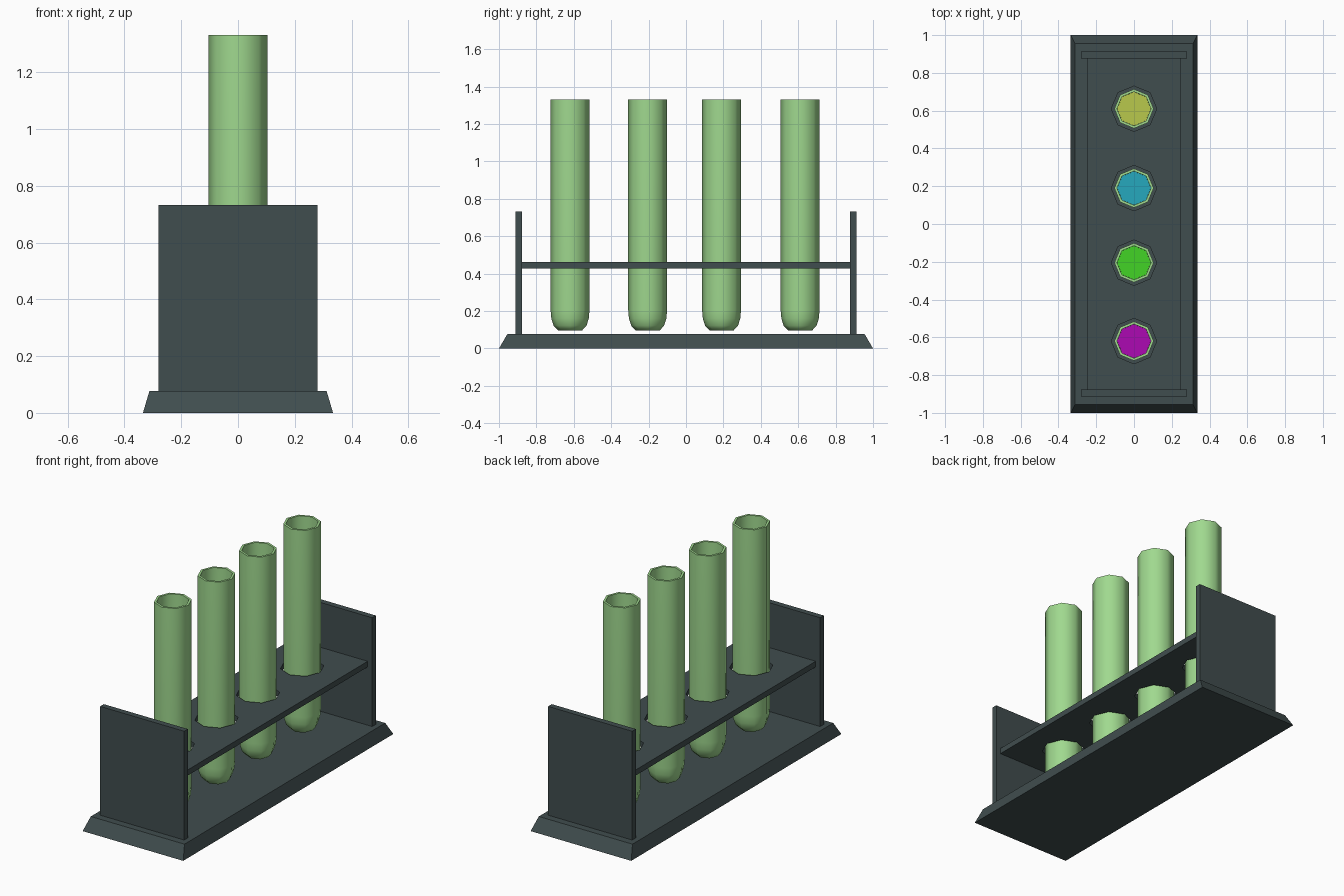
import bpy, bmesh, math

if "Cube" in bpy.data.objects:
    bpy.data.objects.remove(bpy.data.objects["Cube"])


def srgb(r, g, b):
    f = lambda c: c / 12.92 if c <= 0.04045 else ((c + 0.055) / 1.055) ** 2.4
    return (f(r / 255), f(g / 255), f(b / 255), 1)


def material(name, rgb):
    m = bpy.data.materials.new(name)
    m.diffuse_color = srgb(*rgb)
    m.use_nodes = True
    m.node_tree.nodes["Principled BSDF"].inputs["Base Color"].default_value = m.diffuse_color
    return m


SLATE = material("dark slate", (64, 77, 78))
GLASS = material("green glass", (160, 217, 143))
LIQUIDS = [material("purple liquid", (172, 10, 178)),
           material("bright green liquid", (66, 212, 38)),
           material("teal liquid", (38, 168, 190)),
           material("yellow liquid", (184, 200, 76))]
TUBE_Y = [-0.62, -0.205, 0.19, 0.61]
SIDES = 8


def finish(name, bm, mat, smooth=False):
    bmesh.ops.recalc_face_normals(bm, faces=bm.faces)
    me = bpy.data.meshes.new(name)
    bm.to_mesh(me)
    bm.free()
    ob = bpy.data.objects.new(name, me)
    bpy.context.collection.objects.link(ob)
    me.materials.append(mat)
    if smooth:
        bpy.ops.object.select_all(action='DESELECT')
        ob.select_set(True)
        bpy.context.view_layer.objects.active = ob
        bpy.ops.object.shade_smooth_by_angle(angle=math.radians(50))
    return ob


def box(name, x, y0, y1, z0, z1, mat, tx=0.0, ty=0.0):
    """Box centred on x, with an optional inset (tx, ty) of its top."""
    bm = bmesh.new()
    bmesh.ops.create_cube(bm, size=1)
    for v in bm.verts:
        top = v.co.z > 0
        sx, sy = (1 if v.co.x > 0 else -1), (1 if v.co.y > 0 else -1)
        v.co.x = sx * (x - (tx if top else 0))
        v.co.y = (y1 if sy > 0 else y0) - (sy * ty if top else 0)
        v.co.z = z1 if top else z0
    return finish(name, bm, mat)


def lathe(name, profile, y, mat, closed=False):
    """Eight-sided revolve of (radius, z) points, capped at both ends."""
    bm = bmesh.new()
    rings = []
    for r, z in profile:
        rings.append([bm.verts.new((r * math.sin(2 * math.pi * i / SIDES),
                                    y + r * math.cos(2 * math.pi * i / SIDES), z))
                      for i in range(SIDES)])
    pairs = list(zip(rings, rings[1:]))
    if closed:
        pairs.append((rings[-1], rings[0]))
    else:
        bm.faces.new(rings[0])
        bm.faces.new(rings[-1])
    for a, b in pairs:
        for i in range(SIDES):
            j = (i + 1) % SIDES
            bm.faces.new((a[i], a[j], b[j], b[i]))
    return finish(name, bm, mat, smooth=not closed)


# Rack: sloped base and end walls
box("base", 0.335, -1, 1, 0, 0.077, SLATE, 0.023, 0.045)
box("front_wall", 0.28, -0.912, -0.877, 0.077, 0.732, SLATE)
box("back_wall", 0.28, 0.877, 0.912, 0.077, 0.732, SLATE)

# Shelf with one hole per tube
shelf = box("shelf", 0.25, -0.877, 0.877, 0.428, 0.462, SLATE)
for y in TUBE_Y:
    cutter = lathe("hole_cutter", [(0.12, 0.3), (0.12, 0.6)], y, SLATE)
    mod = shelf.modifiers.new("hole", 'BOOLEAN')
    mod.object = cutter
    mod.solver = 'EXACT'
    bpy.context.view_layer.objects.active = shelf
    bpy.ops.object.modifier_apply(modifier=mod.name)
    bpy.data.objects.remove(cutter)
for p in shelf.data.polygons:
    p.use_smooth = False

# Test tubes: hollow, rounded bottoms, each with its liquid
OUTER = [(0.065, 0.097), (0.088, 0.122), (0.1, 0.16), (0.104, 0.205), (0.104, 1.332)]
INNER = [(0.09, 1.332), (0.09, 0.205), (0.076, 0.14), (0.055, 0.112)]
for n, (y, liquid) in enumerate(zip(TUBE_Y, LIQUIDS), 1):
    lathe(f"test_tube_{n}", OUTER + INNER, y, GLASS)
    lathe(f"liquid_{n}", [(0.055, 0.113), (0.076, 0.141), (0.0895, 0.205), (0.0895, 0.8)],
          y, liquid)
